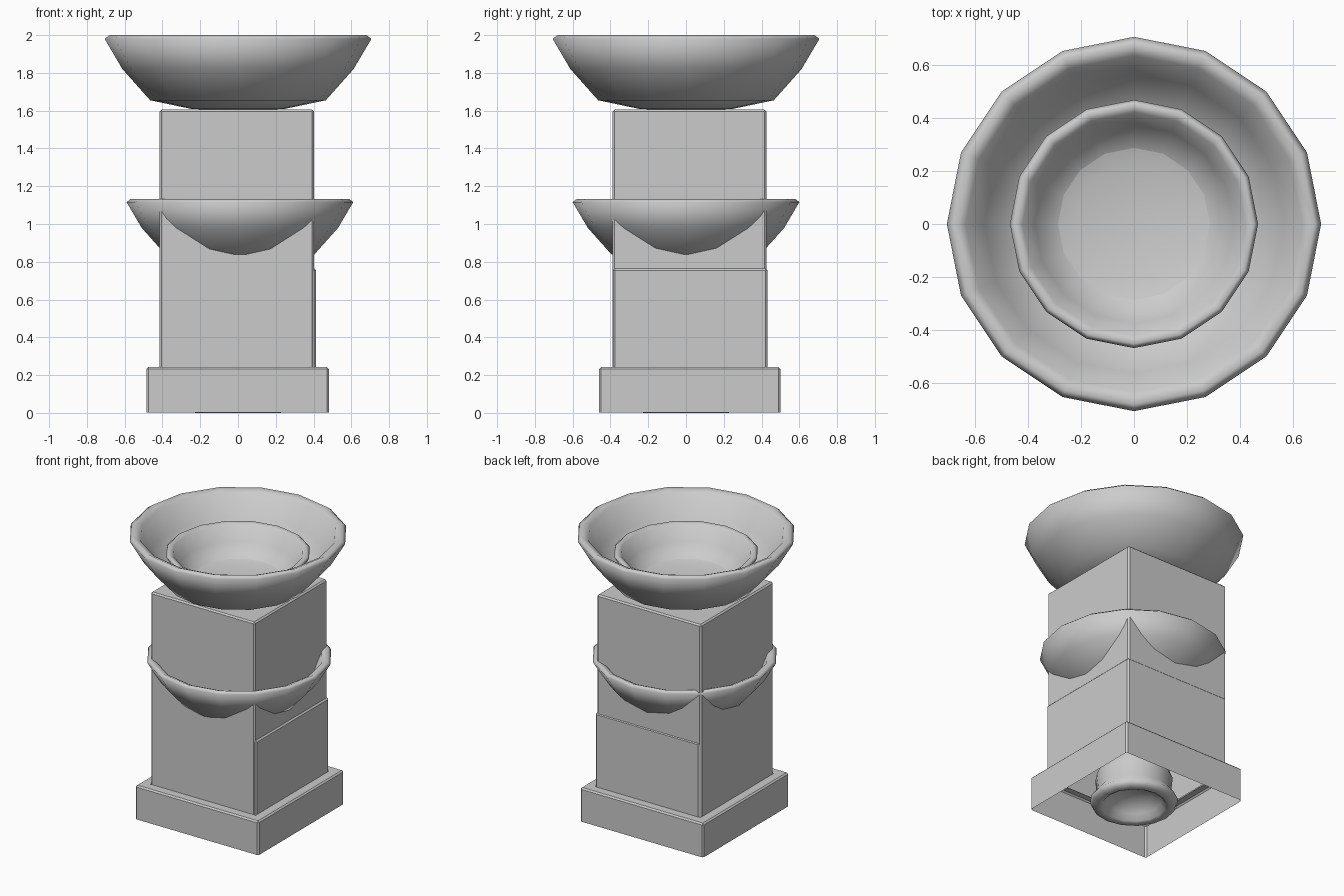
import bpy, bmesh, math

if "Cube" in bpy.data.objects:
    bpy.data.objects.remove(bpy.data.objects["Cube"])


def finish(name, bm, angle=40):
    bmesh.ops.recalc_face_normals(bm, faces=bm.faces)
    me = bpy.data.meshes.new(name)
    bm.to_mesh(me)
    bm.free()
    ob = bpy.data.objects.new(name, me)
    bpy.context.collection.objects.link(ob)
    bpy.ops.object.select_all(action='DESELECT')
    ob.select_set(True)
    bpy.context.view_layer.objects.active = ob
    bpy.ops.object.shade_smooth_by_angle(angle=math.radians(angle))
    return ob


def lathe(name, profile, loc=(0, 0, 0), scale=1.0, sides=16):
    bm = bmesh.new()
    vs = [bm.verts.new((r * scale + loc[0], loc[1], z * scale + loc[2])) for r, z in profile]
    es = [bm.edges.new(p) for p in zip(vs, vs[1:])]
    bmesh.ops.spin(bm, geom=vs + es, cent=loc, axis=(0, 0, 1),
                   angle=2 * math.pi, steps=sides, use_duplicate=False)
    bmesh.ops.remove_doubles(bm, verts=bm.verts, dist=0.0005)
    return finish(name, bm, 120)


def open_box(name, x, y, z, bevel=0.01, hole=None):
    """Bevelled box without a bottom; hole = inset width of an opening in the top."""
    bm = bmesh.new()
    bmesh.ops.create_cube(bm, size=1)
    for v in bm.verts:
        v.co = [(a[0] + a[1]) / 2 + c * (a[1] - a[0]) for a, c in zip((x, y, z), v.co)]
    edges = [e for e in bm.edges if max(v.co.z for v in e.verts) > z[0] + 0.01]
    bmesh.ops.bevel(bm, geom=edges, offset=bevel, segments=1, affect='EDGES', profile=0.5)
    bm.normal_update()
    if hole:
        top = max((f for f in bm.faces if f.normal.z > 0.9), key=lambda f: f.calc_area())
        bmesh.ops.inset_region(bm, faces=[top], thickness=hole)
        bmesh.ops.delete(bm, geom=[top], context='FACES_ONLY')
    bottom = [f for f in bm.faces if f.normal.z < -0.9]
    bmesh.ops.delete(bm, geom=bottom, context='FACES_ONLY')
    return finish(name, bm, 20)


# Square pedestal: hollow plinth, tall shaft and slightly offset lower block
open_box("plinth", (-0.485, 0.482), (-0.46, 0.50), (0.003, 0.242), hole=0.085)
open_box("shaft", (-0.415, 0.402), (-0.388, 0.426), (0.225, 1.605))
open_box("lower_block", (-0.407, 0.412), (-0.386, 0.432), (0.225, 0.765), hole=0.1)

# Bowls share one profile, measured down from the rim
bowl = [(0, -0.405), (0.25, -0.39), (0.465, -0.345), (0.612, -0.18), (0.706, -0.02),
        (0.68, 0), (0.635, -0.02), (0.565, -0.17), (0.43, -0.295), (0.22, -0.345), (0, -0.36)]
lathe("upper_bowl", bowl, (0, 0, 2.0))
lathe("inner_bowl", bowl, (0, 0, 1.865), 0.663)
lathe("middle_bowl", bowl, (0.01, 0, 1.133), 0.85)

# Round stem hidden in the pedestal, seen from below
stem = [(0, 0.12), (0.12, 0.10), (0.18, 0.05), (0.205, 0.01), (0.225, 0.0), (0.27, 0.012),
        (0.285, 0.04), (0.24, 0.1), (0.25, 0.2), (0.21, 0.3), (0.16, 0.45), (0.15, 0.65), (0.2, 0.80)]
lathe("stem", stem)
